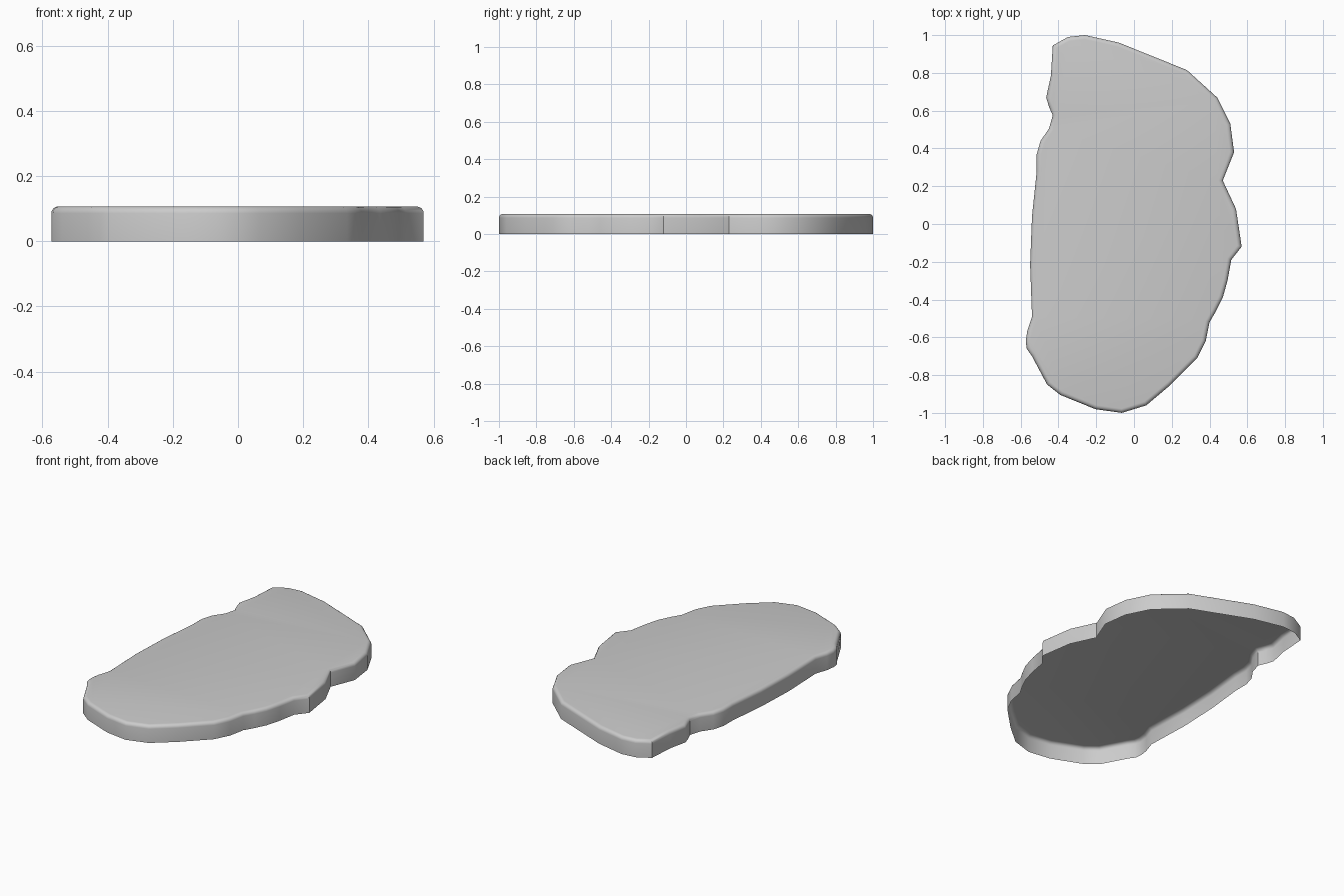
import bpy, bmesh, math
from mathutils import Vector

if "Cube" in bpy.data.objects:
    bpy.data.objects.remove(bpy.data.objects["Cube"])

# Irregular outline, clockwise seen from above
OUTLINE = [
    (-.43, .945), (-.35, .99), (-.26, 1.0), (-.08, .96), (.28, .815), (.44, .67),
    (.51, .53), (.53, .38), (.47, .23), (.54, .08), (.57, -.12), (.515, -.19),
    (.495, -.30), (.47, -.39), (.435, -.46), (.40, -.52), (.38, -.62), (.335, -.71),
    (.19, -.855), (.065, -.96), (-.065, -1.0), (-.205, -.98), (-.39, -.905),
    (-.46, -.85), (-.54, -.70), (-.568, -.66), (-.573, -.62), (-.565, -.565),
    (-.54, -.49), (-.55, -.215), (-.54, .04), (-.515, .28), (-.515, .37),
    (-.495, .44), (-.45, .505), (-.43, .575), (-.45, .62), (-.465, .67), (-.44, .785)]

WALL_TOP, HEIGHT, RADIUS, STEPS = 0.086, 0.107, 0.022, 4


def inset(points, d):
    """Move every edge of a clockwise outline inward by d."""
    result = []
    for i, p in enumerate(points):
        a = (p - points[i - 1]).normalized()
        b = (points[(i + 1) % len(points)] - p).normalized()
        na, nb = Vector((a.y, -a.x)), Vector((b.y, -b.x))
        result.append(p + (na + nb) * d / (1 + na.dot(nb)))
    return result


outline = [Vector(p) for p in OUTLINE]
bm = bmesh.new()

# Rings: open bottom edge, wall top, then the rounded rim
levels = [(0, 0)]
for s in range(STEPS + 1):
    t = math.pi / 2 * s / STEPS
    levels.append((RADIUS * (1 - math.cos(t)), WALL_TOP + (HEIGHT - WALL_TOP) * math.sin(t)))
rings = [[bm.verts.new((p.x, p.y, z)) for p in inset(outline, d)] for d, z in levels]

# Wall and rim faces
n = len(outline)
for low, high in zip(rings, rings[1:]):
    for i in range(n):
        j = (i + 1) % n
        bm.faces.new((low[j], low[i], high[i], high[j]))

# Flat top; the underside stays open
bm.faces.new(list(reversed(rings[-1])))
bm.normal_update()

mesh = bpy.data.meshes.new("stone_slab")
bm.to_mesh(mesh)
bm.free()
slab = bpy.data.objects.new("stone_slab", mesh)
bpy.context.collection.objects.link(slab)
bpy.context.view_layer.objects.active = slab
slab.select_set(True)
bpy.ops.object.shade_smooth_by_angle(angle=math.radians(35))
